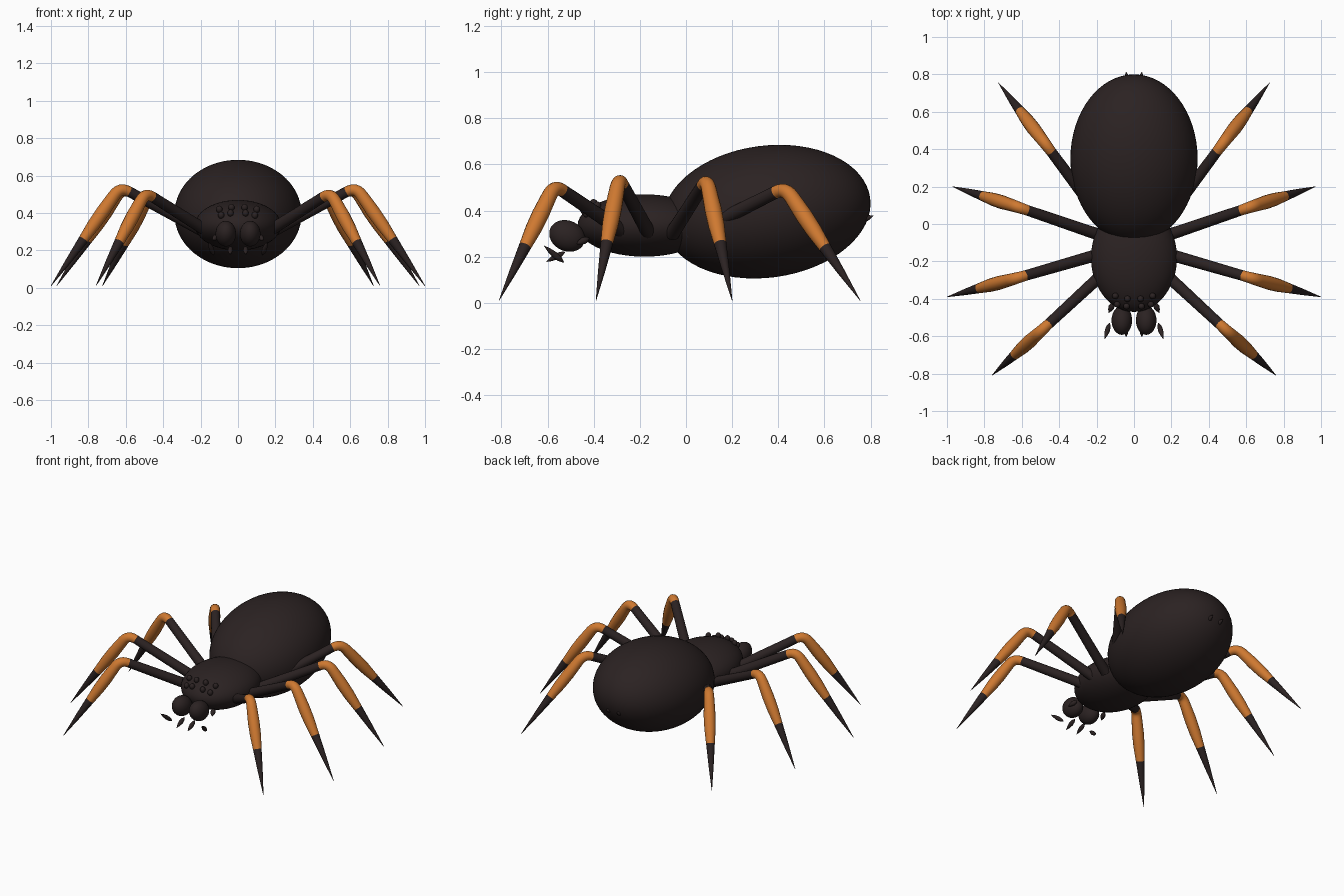
import bpy, bmesh, math
from mathutils import Vector

if "Cube" in bpy.data.objects:
    bpy.data.objects.remove(bpy.data.objects["Cube"])


def material(name, rgb):
    m = bpy.data.materials.new(name)
    m.diffuse_color = (*rgb, 1)
    m.use_nodes = True
    m.node_tree.nodes["Principled BSDF"].inputs["Base Color"].default_value = m.diffuse_color
    return m


DARK = material("dark brown", (0.024, 0.016, 0.016))
ORANGE = material("orange", (0.62, 0.19, 0.03))


def ellipsoid(name, loc, radii, tilt=0, segs=48, rings=24):
    bpy.ops.mesh.primitive_uv_sphere_add(segments=segs, ring_count=rings, location=loc,
                                         rotation=(math.radians(tilt), 0, 0))
    ob = bpy.context.object
    ob.name = name
    ob.scale = radii
    ob.data.materials.append(DARK)
    bpy.ops.object.shade_smooth()
    return ob


def tube(name, path, radii, sides=16, orange=()):
    """Round tube along a path lying in one vertical plane; bands listed in orange are coloured."""
    pts = [Vector(p) for p in path]
    d = pts[-1] - pts[0]
    side = Vector((d.y, -d.x, 0)).normalized()
    bm = bmesh.new()
    rings = []
    for i, (p, r) in enumerate(zip(pts, radii)):
        t = (pts[min(i + 1, len(pts) - 1)] - pts[max(i - 1, 0)]).normalized()
        up = side.cross(t).normalized()
        rings.append([bm.verts.new(p + r * (math.cos(a) * side + math.sin(a) * up))
                      for a in (2 * math.pi * k / sides for k in range(sides))])
    for i in range(len(rings) - 1):
        for k in range(sides):
            n = (k + 1) % sides
            f = bm.faces.new((rings[i][k], rings[i][n], rings[i + 1][n], rings[i + 1][k]))
            f.smooth = True
            f.material_index = 1 if i in orange else 0
    bm.faces.new(rings[0])
    bm.faces.new(rings[-1])
    bmesh.ops.recalc_face_normals(bm, faces=bm.faces)
    me = bpy.data.meshes.new(name)
    bm.to_mesh(me)
    bm.free()
    me.materials.append(DARK)
    me.materials.append(ORANGE)
    ob = bpy.data.objects.new(name, me)
    bpy.context.collection.objects.link(ob)
    return ob


def leg(name, root, knee, tip):
    root, knee, tip = Vector(root), Vector(knee), Vector(tip)
    a = knee + (root - knee).normalized() * 0.055
    b = knee + (tip - knee).normalized() * 0.055
    path, radii = [root, root.lerp(a, 0.5), a], [0.032, 0.030, 0.028]
    # rounded knee
    for k in range(1, 7):
        t = k / 6
        path.append(a.lerp(knee, t).lerp(knee.lerp(b, t), t))
        radii.append(0.028 + 0.005 * t)
    # lower leg tapering to a point
    for t, r in ((0.25, 0.037), (0.38, 0.035), (0.53, 0.027), (0.75, 0.016), (1, 0.001)):
        path.append(knee.lerp(tip, t))
        radii.append(r)
    tube(name, path, radii, orange=range(2, 11))


def spindle(name, a, b, r):
    a, b = Vector(a), Vector(b)
    tube(name, [a.lerp(b, t) for t in (0, 0.2, 0.45, 0.75, 1)],
         [0.002, r * 0.8, r, r * 0.65, 0.001], sides=10)


# Body
ellipsoid("abdomen", (0, 0.35, 0.395), (0.34, 0.452, 0.286), 7.5, 64, 32)
HC, HR = (0, -0.18, 0.335), (0.23, 0.29, 0.135)
ellipsoid("head_thorax", HC, HR)

LEGS = {
    "front_leg": ((0.16, -0.26, 0.30), (0.495, -0.57, 0.51), (0.76, -0.81, 0.01)),
    "second_leg": ((0.18, -0.16, 0.30), (0.63, -0.29, 0.54), (1.0, -0.39, 0.01)),
    "third_leg": ((0.18, -0.06, 0.30), (0.62, 0.09, 0.535), (0.97, 0.20, 0.01)),
    "rear_leg": ((0.17, 0.02, 0.295), (0.475, 0.43, 0.50), (0.725, 0.755, 0.01)),
}

for s, tag in ((1, "right"), (-1, "left")):
    def mx(p):
        return (p[0] * s, p[1], p[2])

    for n, pts in LEGS.items():
        leg(f"{tag}_{n}", *map(mx, pts))
    # Jaws, fangs and feelers
    ellipsoid(f"{tag}_jaw", mx((0.065, -0.515, 0.29)), (0.055, 0.08, 0.066), -25, 32, 16)
    spindle(f"{tag}_fang", mx((0.04, -0.525, 0.22)), mx((0.042, -0.605, 0.178)), 0.014)
    spindle(f"{tag}_feeler", mx((0.13, -0.53, 0.175)), mx((0.157, -0.615, 0.247)), 0.014)
    spindle(f"{tag}_feeler_base", mx((0.11, -0.42, 0.28)), mx((0.135, -0.475, 0.255)), 0.016)
    # Eyes resting on the head surface
    for i, (x, y) in enumerate(((0.035, -0.40), (0.10, -0.385), (0.04, -0.44), (0.09, -0.43))):
        q = 1 - (x / HR[0]) ** 2 - ((y - HC[1]) / HR[1]) ** 2
        z = HC[2] + HR[2] * math.sqrt(max(q, 0.05)) + 0.01
        ellipsoid(f"{tag}_eye_{i + 1}", mx((x, y, z)), (0.017, 0.017, 0.019), 0, 16, 10)
    # Spinnerets
    spindle(f"{tag}_spinneret", mx((0.035, 0.75, 0.355)), mx((0.042, 0.812, 0.377)), 0.014)
